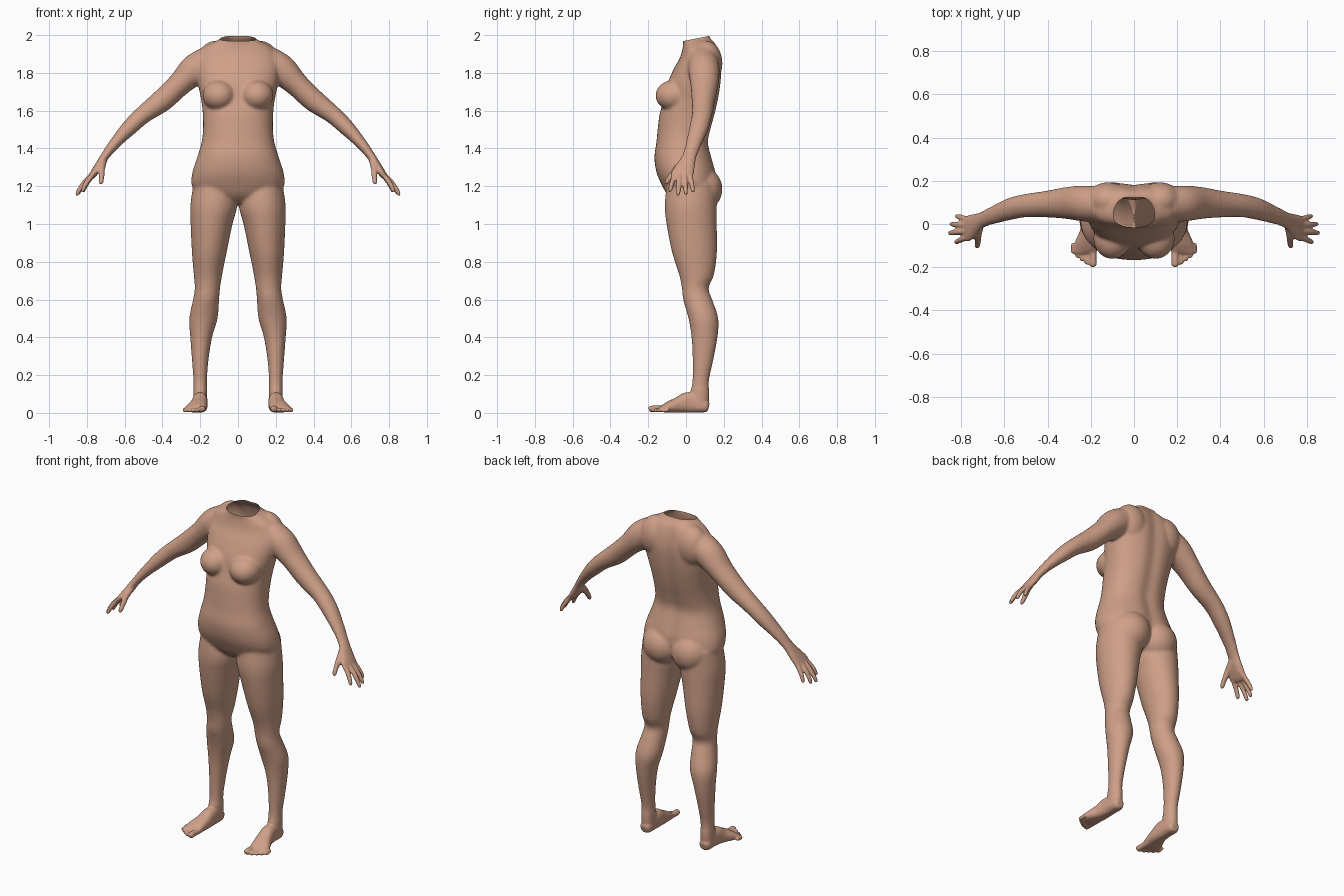
import bpy, bmesh, math
from mathutils import Vector, Matrix

skin = bpy.data.materials.new("skin")
skin.diffuse_color = (0.62, 0.35, 0.245, 1)

bm = bmesh.new()


def spline(st, steps):
    """Catmull-Rom through stations given as equal-length tuples."""
    p = [Vector(s) for s in st]
    out = []
    for i in range(len(p) - 1):
        a, b, c, d = p[max(i - 1, 0)], p[i], p[i + 1], p[min(i + 2, len(p) - 1)]
        for k in range(steps):
            t = k / steps
            out.append(0.5 * (2 * b + (c - a) * t + (2 * a - 5 * b + 4 * c - d) * t * t
                              + (3 * b - a - 3 * c + d) * t ** 3))
    return out + [p[-1]]


def loft(stations, side=1, ref=(0, 1, 0), axis=None, power=2.0, groove=0.0, steps=5, n=40):
    """Closed tube through stations (x, y, z, half width, half depth)."""
    pts = spline(stations, steps)
    pos = [Vector(p[:3]) for p in pts]
    rings = []
    for i, p in enumerate(pts):
        t = Vector(axis) if axis else (pos[min(i + 1, len(pos) - 1)] - pos[max(i - 1, 0)]).normalized()
        u = t.cross(Vector(ref)).normalized()
        v = u.cross(t)
        ring = []
        for k in range(n):
            a = 2 * math.pi * k / n
            c, s = math.cos(a), math.sin(a)
            cu = math.copysign(abs(c) ** (2 / power), c) * max(p[3], 0.002)
            cv = math.copysign(abs(s) ** (2 / power), s) * max(p[4], 0.002)
            q = pos[i] + u * cu + v * cv
            if groove and q.y > pos[i].y:               # spine furrow
                q.y -= groove * math.exp(-(q.x / 0.04) ** 2)
            ring.append(bm.verts.new((q.x * side, q.y, max(q.z, 0.003))))
        rings.append(ring)
    for r, s in zip(rings, rings[1:]):
        for k in range(n):
            bm.faces.new((r[k], r[(k + 1) % n], s[(k + 1) % n], s[k]))
    bm.faces.new(rings[0])
    bm.faces.new(rings[-1])


def ball(centre, radii, side=1):
    m = Matrix.Translation((centre[0] * side, centre[1], centre[2])) @ Matrix.Diagonal((*radii, 1))
    bmesh.ops.create_uvsphere(bm, u_segments=32, v_segments=20, radius=1, matrix=m)


# Torso and neck: height, half width, front y, back y
torso = [(1.11, .08, -.05, .09), (1.15, .19, -.095, .135), (1.20, .243, -.125, .16),
         (1.27, .242, -.155, .16), (1.35, .217, -.167, .14), (1.43, .193, -.157, .122),
         (1.50, .185, -.15, .135), (1.58, .186, -.14, .157), (1.66, .195, -.118, .175),
         (1.74, .212, -.10, .187), (1.82, .222, -.065, .192), (1.88, .215, -.032, .185),
         (1.93, .185, -.018, .172), (1.96, .135, -.015, .158), (1.985, .09, -.018, .137),
         (2.02, .08, -.018, .13), (2.07, .08, -.018, .13)]
loft([(0, (f + b) / 2, z, w, (b - f) / 2) for z, w, f, b in torso],
     axis=(0, 0, 1), power=2.25, groove=0.012, n=64)

leg = [(.125, .03, 1.22, .11, .13), (.128, .025, 1.10, .124, .138), (.14, .03, 1.0, .111, .133),
       (.152, .045, .85, .092, .119), (.159, .056, .73, .075, .092), (.162, .049, .66, .067, .071),
       (.169, .062, .60, .069, .077), (.183, .092, .50, .075, .079), (.195, .098, .40, .058, .069),
       (.20, .09, .28, .044, .055), (.20, .078, .17, .036, .044), (.20, .073, .10, .037, .05),
       (.20, .073, .02, .035, .045)]
foot = [(.20, .12, .03, .02, .022), (.20, .10, .035, .034, .034), (.20, .02, .055, .039, .055),
        (.206, -.04, .042, .045, .042), (.219, -.09, .03, .053, .03), (.226, -.12, .022, .055, .02),
        (.227, -.135, .018, .05, .013)]
arm = [(.15, .09, 1.865, .08, .08), (.23, .095, 1.815, .082, .083), (.31, .097, 1.74, .064, .074),
       (.40, .092, 1.655, .06, .062), (.50, .085, 1.58, .048, .054), (.57, .07, 1.515, .043, .051),
       (.64, .045, 1.44, .032, .043), (.70, .02, 1.365, .023, .036), (.735, .0, 1.31, .022, .048),
       (.768, -.02, 1.262, .018, .06), (.783, -.025, 1.242, .011, .052)]
# Knuckle and tip of each finger; x, tip y and radius of each toe
fingers = [((.76, .02, 1.265), (.822, .038, 1.168)), ((.773, -.006, 1.262), (.848, .0, 1.155)),
           ((.775, -.034, 1.26), (.856, -.042, 1.15)), ((.765, -.06, 1.262), (.825, -.086, 1.17))]
toes = [(.190, -.197, .018), (.218, -.186, .0115), (.240, -.172, .011),
        (.261, -.156, .011), (.281, -.137, .011)]

for s in (1, -1):
    loft(leg, s, axis=(0, 0, -1))
    loft(foot, s, ref=(0, 0, 1), power=2.4)
    loft(arm, s)
    for a, b in fingers:
        a, b = Vector(a), Vector(b)
        bow = Vector((.006, 0, .005))
        loft([(*(a.lerp(b, t) + bow * math.sin(math.pi * t)), r, r)
              for t, r in ((-.2, .013), (.3, .0135), (.7, .0125), (.93, .010), (1, .005))], s, n=16)
    loft([(.712, .0, 1.335, .019, .021), (.722, -.05, 1.293, .018, .018),
          (.722, -.083, 1.25, .014, .014), (.725, -.102, 1.222, .012, .012),
          (.726, -.107, 1.211, .006, .006)], s, n=16)
    for x, y, r in toes:
        loft([(x, -.09, .02, r, r), (x, y + .03, r + .003, r * .95, r),
              (x, y + .008, r + .002, r, r * .95), (x, y, r, r * .5, r * .5)],
             s, ref=(0, 0, 1), n=16)
    ball((.10, -.065, 1.68), (.088, .097, .082), s)      # breast
    ball((.095, .085, 1.185), (.115, .108, .115), s)     # buttock
    ball((.12, .11, 1.85), (.10, .083, .12), s)          # shoulder blade
    ball((.165, .045, .60), (.05, .06, .05), s)          # kneecap

bmesh.ops.recalc_face_normals(bm, faces=bm.faces)
mesh = bpy.data.meshes.new("body")
bm.to_mesh(mesh)
bm.free()
body = bpy.data.objects.new("body", mesh)
bpy.context.collection.objects.link(body)


def bake():
    dg = bpy.context.evaluated_depsgraph_get()
    new = bpy.data.meshes.new_from_object(body.evaluated_get(dg))
    body.modifiers.clear()
    body.data = new


# Fuse all parts into one skin
rm = body.modifiers.new("fuse", 'REMESH')
rm.mode = 'VOXEL'
rm.voxel_size = 0.006
bake()

# Soften the joins strongly on trunk and limbs, lightly on hands and feet
group = body.vertex_groups.new(name="trunk_and_limbs")
group.add([v.index for v in body.data.vertices if v.co.z > .13 and abs(v.co.x) < .67], 1, 'REPLACE')
for name, count in (("soft_all", 3), ("soft_trunk", 22)):
    m = body.modifiers.new(name, 'SMOOTH')
    m.factor, m.iterations = 0.5, count
    if name == "soft_trunk":
        m.vertex_group = group.name
bake()

# Cut the neck open with a plane sloping down to the front
bm = bmesh.new()
bm.from_mesh(body.data)
bmesh.ops.bisect_plane(bm, geom=bm.verts[:] + bm.edges[:] + bm.faces[:], dist=1e-5,
                       plane_co=(0, .13, 1.997), plane_no=(0, -.2, 1), clear_outer=True)
for f in bm.faces:
    f.smooth = True
    f.material_index = 0
bm.to_mesh(body.data)
bm.free()
body.data.materials.clear()
body.data.materials.append(skin)
